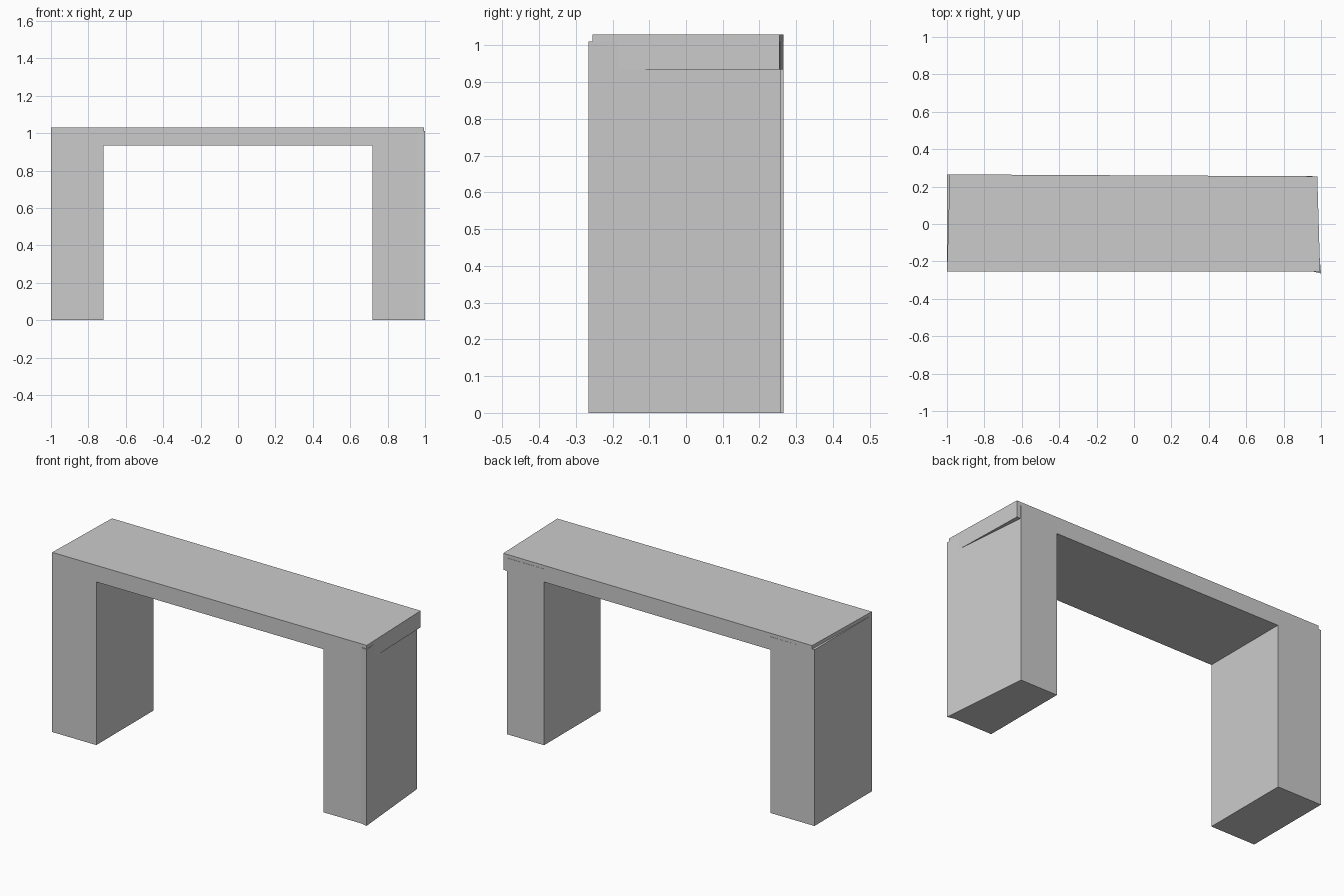
import bpy, bmesh

if "Cube" in bpy.data.objects:
    bpy.data.objects.remove(bpy.data.objects["Cube"])


def prism(name, outline, z0, z1):
    """Extrude a counter-clockwise plan outline from z0 to z1."""
    bm = bmesh.new()
    face = bm.faces.new([bm.verts.new((x, y, z0)) for x, y in outline])
    out = bmesh.ops.extrude_face_region(bm, geom=[face], use_keep_orig=True)
    for v in out["geom"]:
        if isinstance(v, bmesh.types.BMVert):
            v.co.z = z1
    bmesh.ops.recalc_face_normals(bm, faces=bm.faces)
    mesh = bpy.data.meshes.new(name)
    bm.to_mesh(mesh)
    bm.free()
    obj = bpy.data.objects.new(name, mesh)
    bpy.context.collection.objects.link(obj)
    return obj


# Seat slab, slightly out of square at the ends and back
prism("seat", [(-1, -0.255), (0.995, -0.255), (0.98, 0.255), (-0.985, 0.265)],
      0.935, 1.03)

# Left leg: square block whose back corner pokes past the seat
prism("left_leg", [(-1, -0.255), (-0.72, -0.255), (-0.72, 0.265), (-1, 0.265)],
      0, 1.01)

# Right leg: outer side tapers in toward the back, front corner flares out
prism("right_leg", [(0.72, -0.255), (0.96, -0.255), (1, -0.265),
                    (0.955, 0.257), (0.72, 0.257)], 0, 1.01)
